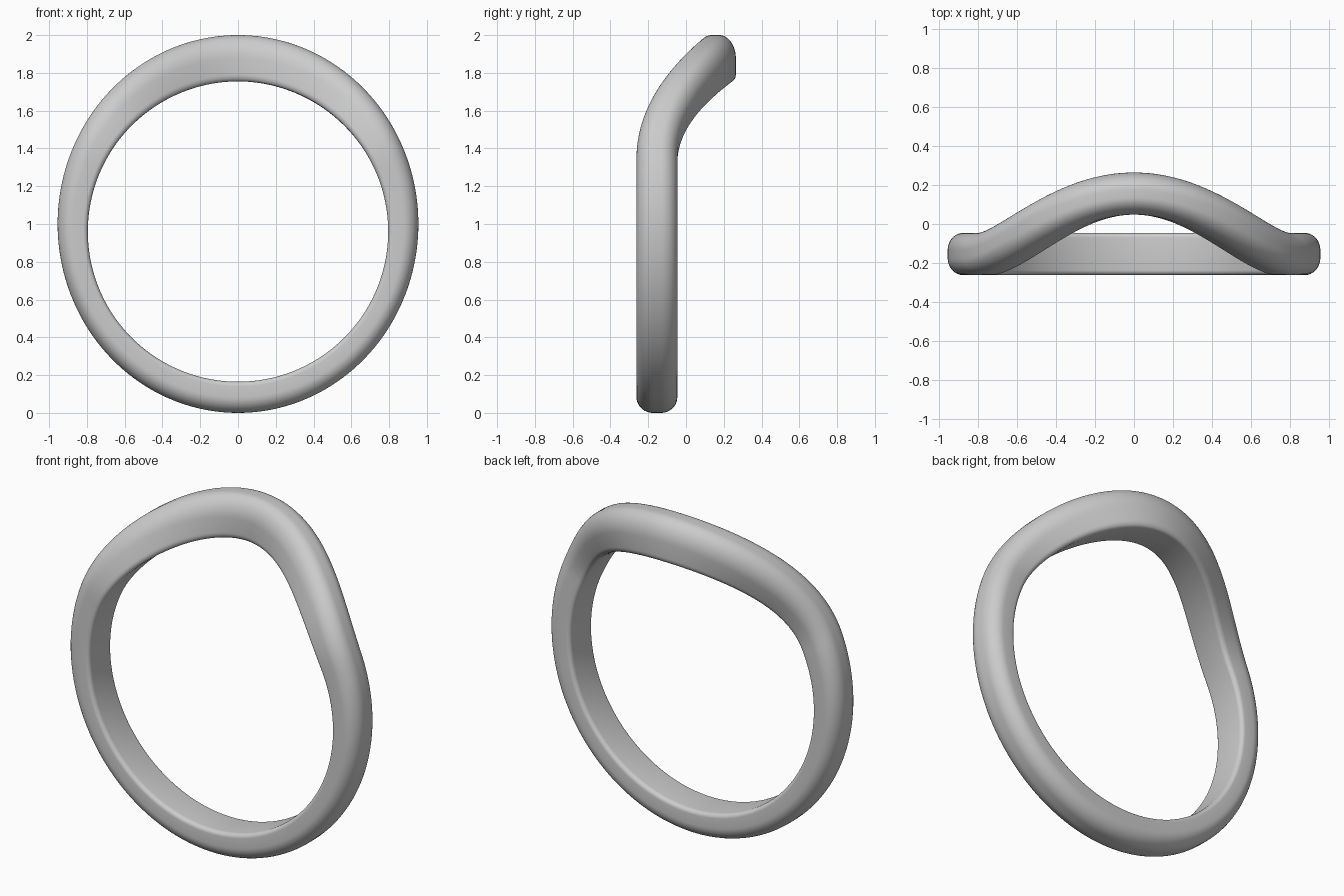
import bpy, bmesh, math

cube = bpy.data.objects.get("Cube")
if cube:
    bpy.data.objects.remove(cube, do_unlink=True)

STEPS, CENTRE_Z = 192, 0.96
INNER, HALF_WIDTH = 0.795, 0.108
RISE, SPREAD = 0.31, 1.12


def arc(cx, cy, rx, ry, start, end, n):
    """Points on an elliptical arc, angles in degrees."""
    return [(cx + rx * math.cos(math.radians(start + (end - start) * i / n)),
             cy + ry * math.sin(math.radians(start + (end - start) * i / n)))
            for i in range(n + 1)]


def wave(a):
    """Backward sweep of the band at angle a from the top, and its slope."""
    t = max(-1, min(1, a / SPREAD)) * math.pi
    return (RISE / 2 * (1 + math.cos(t)),
            -RISE / 2 * math.pi / SPREAD * math.sin(t))


def outer_radius(a):
    """Outer outline: an ellipse standing on the ground."""
    ax, az, shift = 0.955, 1.0, CENTRE_Z - 1.0
    s, c = math.sin(a), math.cos(a)
    qa = (s / ax) ** 2 + (c / az) ** 2
    qb = c * shift / az ** 2
    qc = (shift / az) ** 2 - 1
    return (-qb + math.sqrt(qb * qb - qa * qc)) / qa


# Cross-section: (across the band, 0 inside to 1 outside), domed outside
f = 0.025
half = arc(HALF_WIDTH - f, 0.15, f, 0.15, -90, 0, 6)
half += arc(0.02, 0.5, HALF_WIDTH - 0.02, 0.5, 0, 90, 12)
profile = half + [(-u, v) for u, v in reversed(half)]

# Sweep the cross-section around the ring, square to the path
bm = bmesh.new()
rings = []
for i in range(STEPS):
    a = -math.pi + 2 * math.pi * i / STEPS
    d, slope = wave(a)
    tilt = math.atan(slope / 0.88)
    ring = []
    for u, v in profile:
        b = a - u * math.sin(tilt) / 0.88
        r = INNER + v * (outer_radius(b) - INNER)
        ring.append(bm.verts.new((r * math.sin(b),
                                  -0.154 + d + u * math.cos(tilt),
                                  CENTRE_Z + r * math.cos(b))))
    rings.append(ring)
n = len(profile)
for i in range(STEPS):
    p, q = rings[i], rings[(i + 1) % STEPS]
    for j in range(n):
        k = (j + 1) % n
        bm.faces.new((p[j], q[j], q[k], p[k]))
bmesh.ops.recalc_face_normals(bm, faces=bm.faces)
mesh = bpy.data.meshes.new("ring_band")
bm.to_mesh(mesh)
bm.free()
band = bpy.data.objects.new("ring_band", mesh)
bpy.context.collection.objects.link(band)

# Plain grey metal
grey = bpy.data.materials.new("light_grey")
grey.use_nodes = True
colour = (0.6, 0.6, 0.6, 1)
grey.diffuse_color = colour
grey.node_tree.nodes["Principled BSDF"].inputs["Base Color"].default_value = colour
mesh.materials.append(grey)

bpy.ops.object.select_all(action="DESELECT")
band.select_set(True)
bpy.context.view_layer.objects.active = band
bpy.ops.object.shade_smooth_by_angle(angle=math.radians(40))
